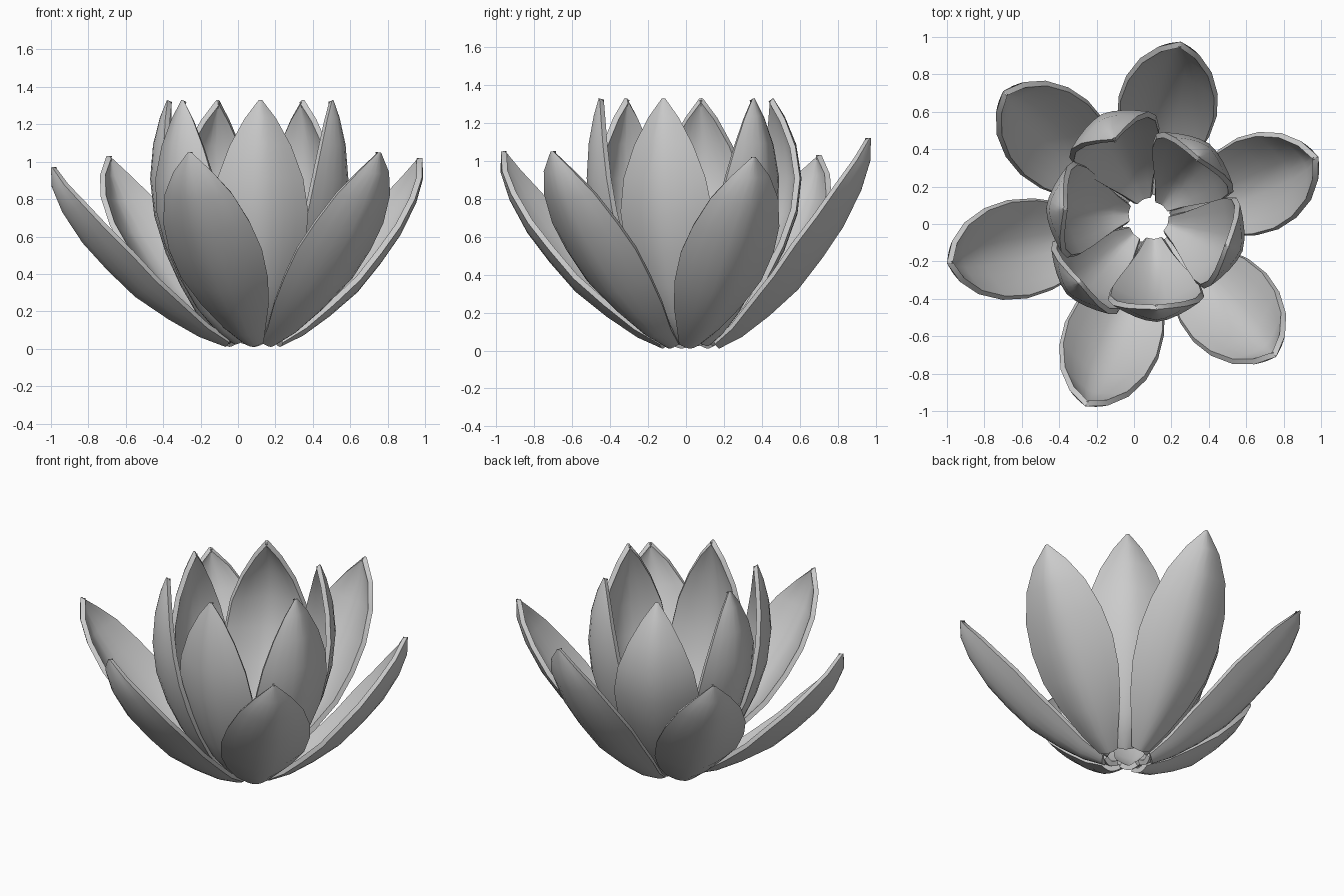
import bpy, math
from mathutils import Vector

if "Cube" in bpy.data.objects:
    bpy.data.objects.remove(bpy.data.objects["Cube"])

CENTRE = Vector((0.075, 0.025, 0.01))
ACROSS = 8          # strips across one petal

# petal stations: reach fraction, height fraction, half width
INNER = [(0, 0.01, .055), (.25, .055, .10), (.5, .13, .15), (.74, .25, .205),
         (.93, .38, .245), (1.07, .53, .258), (1.12, .68, .23),
         (1.10, .82, .165), (1.05, .93, .085), (1, 1, .01)]
OUTER = [(0, 0, .06), (.15, .055, .12), (.33, .155, .195), (.52, .28, .25),
         (.68, .43, .268), (.82, .58, .25), (.935, .75, .195),
         (.995, .89, .112), (1, 1, .01)]


def petal(name, angle, tip, stations, cup, base_r, bulge=0.0):
    """Cupped leaf-shaped sheet from the flower's base to the given tip."""
    a = math.radians(angle)
    base = CENTRE + base_r * Vector((math.cos(a), math.sin(a), 0))
    span = Vector(tip) - base
    height = span.z
    flat = Vector((span.x, span.y, 0))
    out = flat.normalized()
    side = Vector((-out.y, out.x, 0))
    up = Vector((0, 0, 1))
    spine = [base + flat * r + out * (bulge * 6.75 * z * z * (1 - z)) + up * (height * z)
             for r, z, _ in stations]
    verts, faces = [], []
    for i, (_, _, hw) in enumerate(stations):
        t = (spine[min(i + 1, len(spine) - 1)] - spine[max(i - 1, 0)]).normalized()
        inward = t.cross(side)
        for j in range(ACROSS + 1):
            v = 2 * j / ACROSS - 1
            verts.append(spine[i] + side * (hw * v) + inward * (cup * hw * abs(v) ** 1.6))
    n = ACROSS + 1
    for i in range(len(stations) - 1):
        for j in range(ACROSS):
            k = i * n + j
            faces.append((k, k + n, k + n + 1, k + 1))
    me = bpy.data.meshes.new(name)
    me.from_pydata([tuple(p) for p in verts], [], faces)
    ob = bpy.data.objects.new(name, me)
    bpy.context.collection.objects.link(ob)
    mod = ob.modifiers.new("thickness", 'SOLIDIFY')
    mod.thickness = 0.03
    mod.offset = 1
    bpy.ops.object.select_all(action='DESELECT')
    ob.select_set(True)
    bpy.context.view_layer.objects.active = ob
    bpy.ops.object.modifier_apply(modifier=mod.name)
    bpy.ops.object.shade_smooth_by_angle(angle=math.radians(40))


# outer ring, opened wide: base angle and tip
outer_ring = [(-1, (.985, .36, 1.02)), (85, (.25, .975, 1.12)), (143, (-.70, .71, 1.03)),
              (199, (-1.0, -.21, .97)), (271, (-.26, -.975, 1.05)), (312, (.76, -.71, 1.05))]
for k, (angle, tip) in enumerate(outer_ring):
    petal(f"outer_petal_{k + 1}", angle, tip, OUTER, .42, .15)

# inner ring, standing upright, each bulging a little differently
inner_tips = [((.35, .36, 1.33), .05), ((-.11, .46, 1.33), .10),
              ((-.38, .08, 1.33), .05), ((-.30, -.32, 1.33), .035),
              ((.12, -.46, 1.33), .02), ((.51, -.12, 1.33), .035)]
for k, (tip, bulge) in enumerate(inner_tips):
    petal(f"inner_petal_{k + 1}", 45 + 60 * k, tip, INNER, .42, .125, bulge)
